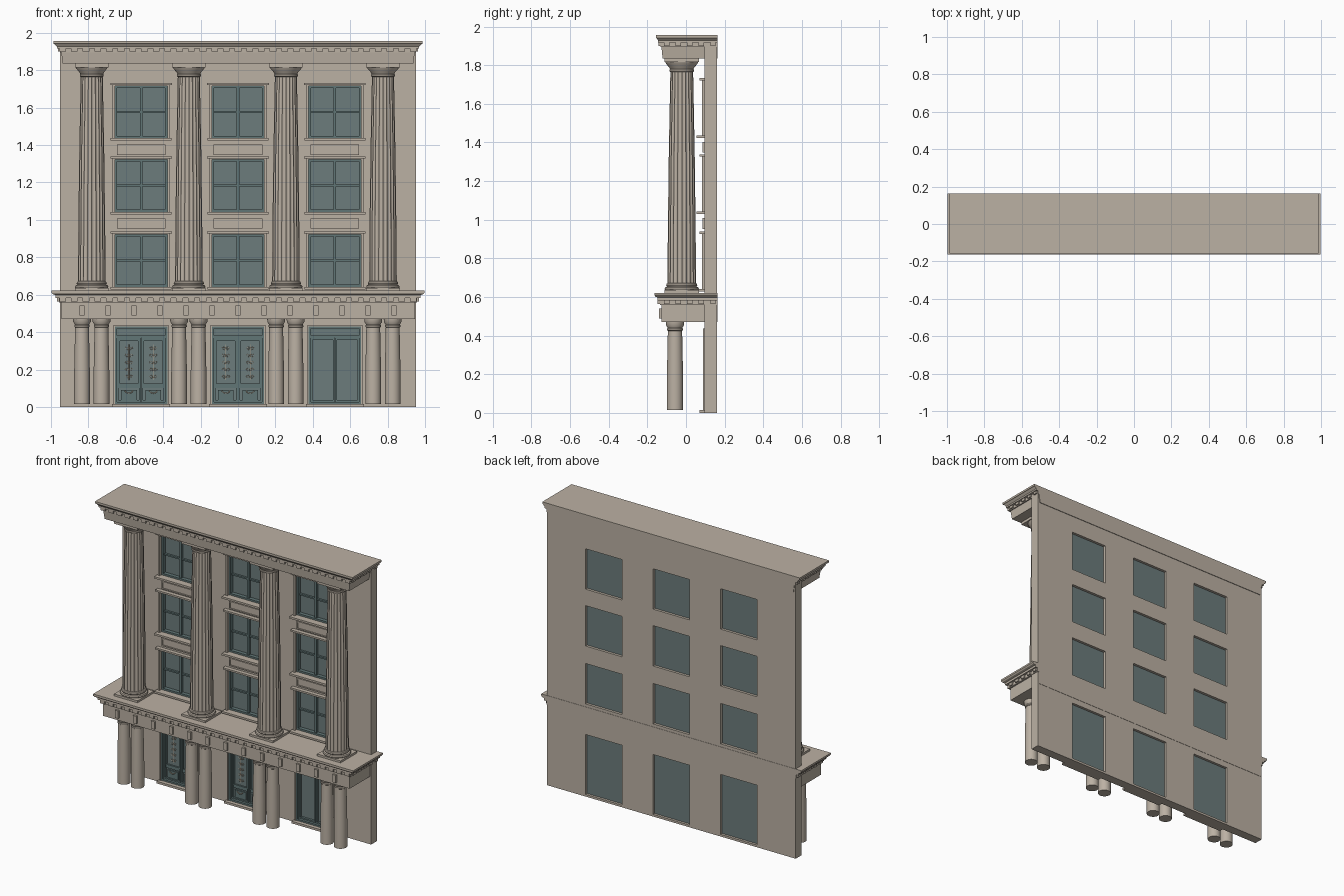
import bpy, bmesh, math
from mathutils import Vector

if "Cube" in bpy.data.objects:
    bpy.data.objects.remove(bpy.data.objects["Cube"])


def material(name, rgb):
    m = bpy.data.materials.new(name)
    m.use_nodes = True
    col = (*rgb, 1)
    m.diffuse_color = col
    m.node_tree.nodes["Principled BSDF"].inputs["Base Color"].default_value = col
    return m


STONE = material("stone", (0.50, 0.44, 0.37))
GLASS = material("glass", (0.15, 0.20, 0.20))
FRAME = material("teal frame", (0.12, 0.18, 0.18))
METAL = material("ornament metal", (0.42, 0.36, 0.28))

FRONT, BACK = 0.097, 0.16           # wall planes
BAYS = [-0.518, 0, 0.518]
COLUMNS = [-0.782, -0.263, 0.256, 0.775]
FLOORS = [0.642, 1.043, 1.437]      # window sill heights
HALF, TALL = 0.14, 0.28             # window half width and height
DOOR_LOW, DOOR_TOP = 0.015, 0.43


def finish(name, bm, mat, smooth=None):
    bmesh.ops.recalc_face_normals(bm, faces=bm.faces)
    me = bpy.data.meshes.new(name)
    bm.to_mesh(me)
    bm.free()
    me.materials.append(mat)
    if smooth:
        me.shade_smooth()
        me.set_sharp_from_angle(angle=math.radians(smooth))
    return place(name, me)


def place(name, data, loc=(0, 0, 0)):
    ob = bpy.data.objects.new(name, data)
    ob.location = loc
    bpy.context.collection.objects.link(ob)
    return ob


def boxes(name, spans, mat):
    """One object from boxes given as (x0, x1, y0, y1, z0, z1)."""
    bm = bmesh.new()
    for x0, x1, y0, y1, z0, z1 in spans:
        lo, hi = Vector((x0, y0, z0)), Vector((x1, y1, z1))
        for v in bmesh.ops.create_cube(bm, size=1)["verts"]:
            v.co = (lo + hi) / 2 + v.co * (hi - lo)
    return finish(name, bm, mat)


def ring(cx, half, z0, z1, t, y0, y1):
    """Four bars framing a rectangle, thickness t going inward."""
    return [(cx - half, cx - half + t, y0, y1, z0, z1),
            (cx + half - t, cx + half, y0, y1, z0, z1),
            (cx - half + t, cx + half - t, y0, y1, z0, z0 + t),
            (cx - half + t, cx + half - t, y0, y1, z1 - t, z1)]


def loft(name, loops, mat, smooth=None):
    bm = bmesh.new()
    rows = [[bm.verts.new(p) for p in loop] for loop in loops]
    n = len(rows[0])
    for a, b in zip(rows, rows[1:]):
        for i in range(n):
            j = (i + 1) % n
            bm.faces.new((a[i], a[j], b[j], b[i]))
    bm.faces.new(rows[0])
    bm.faces.new(rows[-1])
    return finish(name, bm, mat, smooth)


def turned(name, profile, mat, n=40, flute=None):
    """Lathe of (radius, z, fluted) points."""
    def loop(r, z, fluted):
        out = []
        for i in range(n):
            a = math.tau * i / n
            k = r * (flute[i % len(flute)] if fluted else 1)
            out.append((k * math.cos(a), k * math.sin(a), z))
        return out
    return loft(name, [loop(*p) for p in profile], mat, 35)


def entablature(name, profile, back):
    """Moulding of (overhang, z) points mitred round the front corners."""
    loops = []
    for o, z in profile:
        x, y = 0.945 + o, -0.127 - o * 0.7
        loops.append([(-x, y, z), (x, y, z), (x, back, z), (-x, back, z)])
    return loft(name, loops, STONE)


# Wall with openings cut through
def opening(x, z):
    rows = [(DOOR_LOW, DOOR_TOP)] + [(f, f + TALL) for f in FLOORS]
    return any(abs(x - b) < HALF for b in BAYS) and any(a < z < b for a, b in rows)


xs = sorted([-0.953, 0.953] + [b + s * HALF for b in BAYS for s in (-1, 1)])
zs = sorted([0, 1.9, DOOR_LOW, DOOR_TOP] + [f + d for f in FLOORS for d in (0, TALL)])
bm = bmesh.new()
grid = [[bm.verts.new((x, FRONT, z)) for z in zs] for x in xs]
for i in range(len(xs) - 1):
    for j in range(len(zs) - 1):
        if not opening((xs[i] + xs[i + 1]) / 2, (zs[j] + zs[j + 1]) / 2):
            bm.faces.new((grid[i][j], grid[i + 1][j], grid[i + 1][j + 1], grid[i][j + 1]))
ext = bmesh.ops.extrude_face_region(bm, geom=bm.faces[:])["geom"]
bmesh.ops.translate(bm, vec=(0, BACK - FRONT, 0),
                    verts=[g for g in ext if isinstance(g, bmesh.types.BMVert)])
finish("wall", bm, STONE)

# Entablatures with dentils and frieze blocks
entablature("lower_entablature", [
    (0, 0.47), (0, 0.558), (0.012, 0.558), (0.012, 0.583), (0.03, 0.583),
    (0.03, 0.598), (0.045, 0.602), (0.052, 0.61), (0.052, 0.622)], 0.162)
entablature("upper_entablature", [
    (-0.008, 1.835), (0, 1.895), (0.008, 1.895), (0.008, 1.917), (0.024, 1.917),
    (0.024, 1.928), (0.036, 1.94), (0.042, 1.942), (0.042, 1.956)], 0.164)


def dentils(name, z0, z1, out):
    y = -0.127 - out * 0.7
    front = [(c - 0.018, c + 0.018, y - 0.011, y + 0.01, z0, z1)
             for c in [(i - 15) * 0.0625 for i in range(31)]]
    x = 0.945 + out
    side = [(s * x - 0.01, s * x + 0.01, c - 0.014, c + 0.014, z0, z1)
            for s in (-1, 1) for c in [-0.1 + 0.06 * i for i in range(5)]]
    boxes(name, front + side, STONE)


dentils("lower_dentils", 0.563, 0.583, 0.012)
dentils("upper_dentils", 1.9, 1.917, 0.008)
boxes("frieze_blocks", [(c - 0.013, c + 0.013, -0.14, -0.12, 0.488, 0.541)
                        for c in [(i - 6) * 0.139 for i in range(13)]], STONE)

# Tall fluted columns
shaft = [(0.074, 0.672, True), (0.072, 0.95, True), (0.067, 1.35, True), (0.059, 1.765, True)]
tall = turned("tall_column", [
    (0.086, 0.634, False), (0.089, 0.642, False), (0.086, 0.65, False), (0.077, 0.653, False),
    (0.081, 0.66, False), (0.079, 0.668, False), (0.074, 0.672, False)] + shaft + [
    (0.059, 1.765, False), (0.064, 1.768, False), (0.064, 1.776, False), (0.061, 1.78, False),
    (0.066, 1.79, False), (0.082, 1.808, False), (0.085, 1.817, False)],
    STONE, 80, (1, 0.935, 0.915, 0.935))
# Paired lower columns
short = turned("short_column", [
    (0.042, 0.015, False), (0.042, 0.18, False), (0.037, 0.425, False), (0.041, 0.428, False),
    (0.041, 0.436, False), (0.038, 0.44, False), (0.047, 0.455, False), (0.048, 0.472, False)], STONE)
tall_mesh, short_mesh = tall.data, short.data
for ob in (tall, short):
    bpy.data.objects.remove(ob)
for x in COLUMNS:
    place("tall_column", tall_mesh, (x, -0.022, 0))
    boxes("column_plinth_and_abacus",
          [(x - 0.09, x + 0.09, -0.112, 0.068, a, b) for a, b in ((0.62, 0.636), (1.816, 1.838))], STONE)
    for s in (-1, 1):
        place("short_column", short_mesh, (x + s * 0.052, -0.057, 0))

# Windows with casing, lintel, sill and panel below
for x in BAYS:
    for z in FLOORS:
        top, mid = z + TALL, z + TALL / 2
        boxes("window_glass", [(x - HALF, x + HALF, 0.128, 0.142, z, top)], GLASS)
        boxes("window_frame", ring(x, HALF, z, top, 0.012, 0.102, 0.13)
              + [(x - 0.007, x + 0.007, 0.11, 0.13, z, top),
                 (x - HALF, x + HALF, 0.114, 0.13, mid - 0.005, mid + 0.005)], FRAME)
        boxes("window_casing", ring(x, 0.153, z - 0.013, top + 0.013, 0.013, 0.082, 0.1), STONE)
        boxes("window_lintel", [(x - 0.165, x + 0.165, 0.069, 0.1, top + 0.004, top + 0.016)], STONE)
        boxes("window_sill", [(x - 0.163, x + 0.163, 0.054, 0.1, z - 0.013, z)], STONE)
    for z in FLOORS[1:]:
        boxes("spandrel_panel", [(x - 0.122, x + 0.122, 0.091, 0.1, z - 0.083, z - 0.042)]
              + ring(x, 0.13, z - 0.09, z - 0.035, 0.008, 0.086, 0.1), STONE)


def wire(name, paths, depth, mat):
    cu = bpy.data.curves.new(name, "CURVE")
    cu.dimensions = "3D"
    cu.bevel_depth, cu.bevel_resolution = depth, 1
    for pts in paths:
        sp = cu.splines.new("POLY")
        sp.points.add(len(pts) - 1)
        for p, co in zip(sp.points, pts):
            p.co = (*co, 1)
    cu.materials.append(mat)
    return place(name, cu)


def arc(cx, cz, r, a0, a1, y, n=9, shrink=0):
    pts = []
    for i in range(n):
        t = i / (n - 1)
        a, k = math.radians(a0 + (a1 - a0) * t), r * (1 - shrink * t)
        pts.append((cx + k * math.cos(a), y, cz + k * math.sin(a)))
    return pts


# Doors: the right-hand and middle bays are panelled, the left one is glazed
for x in BAYS:
    boxes("doorstep", [(x - 0.155, x + 0.155, 0.069, 0.1, 0, 0.015)], STONE)
    boxes("door_glass", [(x - HALF, x + HALF, 0.128, 0.143, DOOR_LOW, DOOR_TOP)], GLASS)
    boxes("door_frame", ring(x, HALF, DOOR_LOW, DOOR_TOP, 0.011, 0.096, 0.13)
          + [(x - HALF, x + HALF, 0.104, 0.13, 0.368, 0.382)]
          + ring(x, 0.125, 0.386, 0.416, 0.005, 0.12, 0.13), FRAME)
    boxes("door_casing", ring(x, 0.147, 0.008, DOOR_TOP + 0.007, 0.007, 0.088, 0.1), STONE)
    for s in (-1, 1):
        c = x + s * 0.065
        boxes("door_leaf_frame", ring(c, 0.064, 0.027, 0.368, 0.009, 0.112, 0.13), FRAME)
        if x == BAYS[2]:
            continue
        boxes("door_panels", [(c - 0.055, c + 0.055, 0.12, 0.13, 0.1, 0.12),
                              (c - 0.042, c + 0.042, 0.118, 0.13, 0.038, 0.09)]
              + ring(c, 0.055, 0.12, 0.358, 0.006, 0.116, 0.13), FRAME)
        scrolls = [[(c, 0.125, 0.145), (c, 0.125, 0.335)]]
        for i in range(5):
            z = 0.16 + i * 0.038
            scrolls += [arc(c + m * 0.01, z, 0.01, 90 - m * 90, 90 + m * 250, 0.125, shrink=0.6)
                        for m in (-1, 1)]
        wire("door_scrollwork", scrolls, 0.0018, METAL)
        wire("door_handle", [arc(c, 0.097, 0.024, 205, 335, 0.113)], 0.003, METAL)
